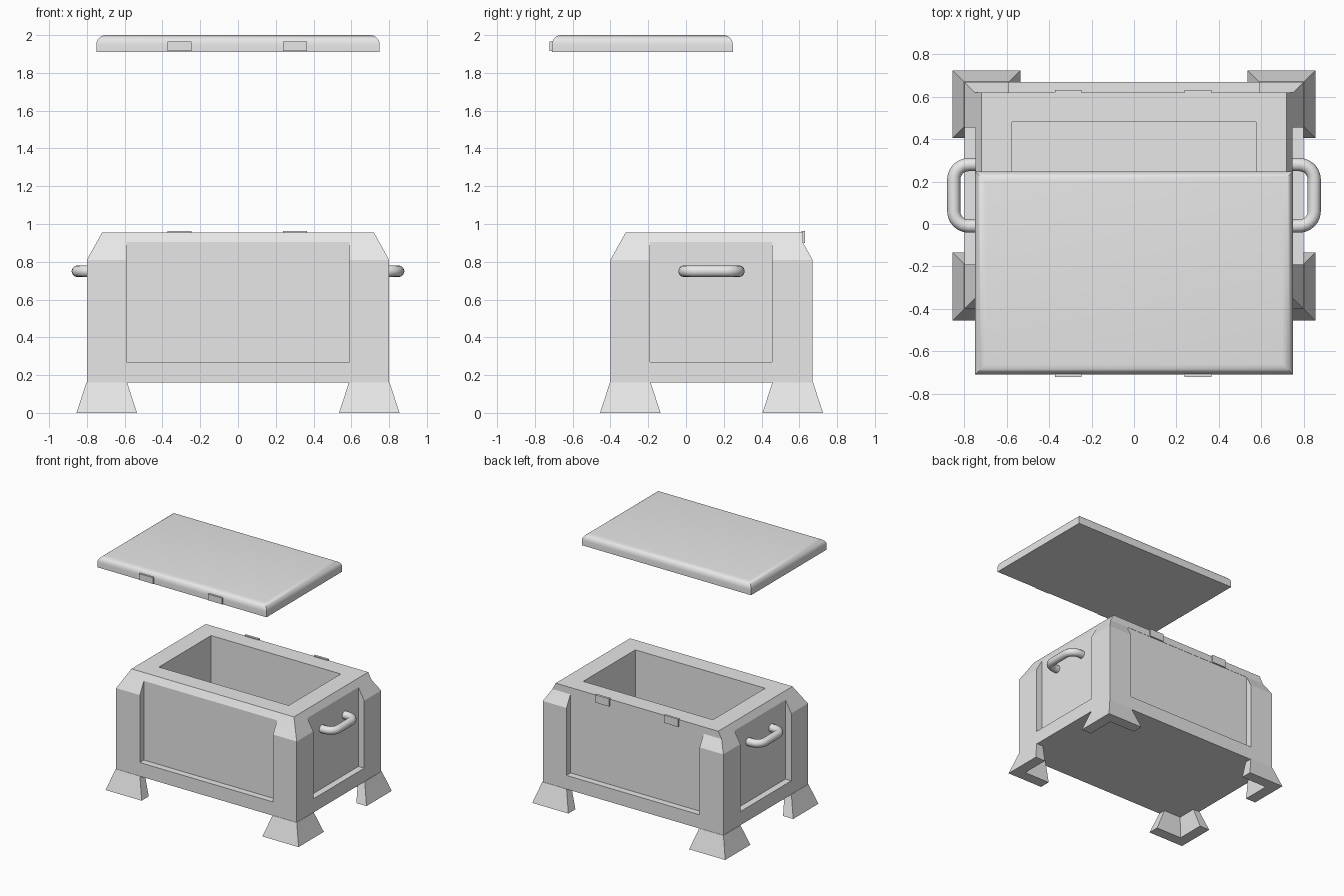
import bpy, bmesh, math
from mathutils import Vector, Matrix

cube = bpy.data.objects.get("Cube")
if cube:
    bpy.data.objects.remove(cube, do_unlink=True)

GREY = (0.8, 0.8, 0.8, 1.0)
grey = bpy.data.materials.new("light grey")
grey.use_nodes = True
grey.diffuse_color = GREY
for node in grey.node_tree.nodes:
    if node.type == 'BSDF_PRINCIPLED':
        node.inputs["Base Color"].default_value = GREY

CY = 0.135  # the chest sits a little behind the origin


def finish(bm, name):
    bmesh.ops.recalc_face_normals(bm, faces=bm.faces)
    mesh = bpy.data.meshes.new(name)
    bm.to_mesh(mesh)
    bm.free()
    mesh.materials.append(grey)
    obj = bpy.data.objects.new(name, mesh)
    bpy.context.collection.objects.link(obj)
    return obj


def activate(obj):
    bpy.ops.object.select_all(action='DESELECT')
    obj.select_set(True)
    bpy.context.view_layer.objects.active = obj


def smooth(obj):
    activate(obj)
    bpy.ops.object.shade_smooth_by_angle(angle=math.radians(35))


def add_box(bm, x, y, z):
    """Box from (low, high) ranges."""
    size = [b - a for a, b in (x, y, z)]
    mid = Vector([(a + b) / 2 for a, b in (x, y, z)])
    matrix = Matrix.Translation(mid) @ Matrix.Diagonal((*size, 1))
    return bmesh.ops.create_cube(bm, size=1, matrix=matrix)["verts"]


def loft(bm, rings):
    """Closed solid through rings with equal point counts."""
    loops = [[bm.verts.new(p) for p in ring] for ring in rings]
    n = len(loops[0])
    for low, high in zip(loops, loops[1:]):
        for i in range(n):
            j = (i + 1) % n
            bm.faces.new((low[i], low[j], high[j], high[i]))
    bm.faces.new(loops[0][::-1])
    bm.faces.new(loops[-1])


# Chest body: straight walls, chamfered shoulders, upright back rim
def rectangle(x, front, back, z):
    return [(-x, front, z), (x, front, z), (x, back, z), (-x, back, z)]


bm = bmesh.new()
loft(bm, [rectangle(0.80, -0.40, 0.67, 0.16),
          rectangle(0.80, -0.40, 0.67, 0.81),
          rectangle(0.75, -0.35, 0.62, 0.90),
          rectangle(0.72, -0.32, 0.62, 0.955)])
body = finish(bm, "chest_body")

# Cutter: hollow interior and the four recessed panels
bm = bmesh.new()
add_box(bm, (-0.575, 0.575), (-0.18, 0.48), (0.27, 1.1))
add_box(bm, (-0.59, 0.59), (-0.6, -0.348), (0.27, 0.92))
add_box(bm, (-0.59, 0.59), (0.618, 0.9), (0.27, 0.90))
for side in (-1, 1):
    add_box(bm, sorted((side * 0.748, side * 1.0)), (-0.19, 0.455), (0.27, 0.92))
cutter = finish(bm, "panel_cutter")
cutter.hide_render = True
mod = body.modifiers.new("recesses", 'BOOLEAN')
mod.operation = 'DIFFERENCE'
mod.solver = 'EXACT'
mod.object = cutter
activate(body)
bpy.ops.object.modifier_apply(modifier=mod.name)
bpy.data.objects.remove(cutter, do_unlink=True)

# Flared angle-shaped feet
THICK = 0.28
inner = 0.5 - THICK
ANGLE = [(0.5, 0.5), (-0.5, 0.5), (-0.5, inner), (inner, inner), (inner, -0.5), (0.5, -0.5)]
for sx, side in ((-1, "right"), (1, "left")):
    for sy, end in ((-1, "front"), (1, "back")):
        bm = bmesh.new()
        loft(bm, [[(sx * (0.695 + u * size), CY + sy * (0.43 + v * size), z) for u, v in ANGLE]
                  for size, z in ((0.32, 0), (0.215, 0.162))])
        finish(bm, f"{end}_{side}_foot")

# Rounded tube handles on both ends
REACH, HALF, BEND = 0.85, 0.145, 0.07
arc = [(REACH - BEND + BEND * math.sin(a), HALF - BEND + BEND * math.cos(a))
       for a in (math.radians(90) * i / 6 for i in range(7))]
path = [(0.74, HALF)] + arc
path += [(x, -y) for x, y in reversed(path)]
for sx, side in ((-1, "right"), (1, "left")):
    curve = bpy.data.curves.new(f"{side}_handle", 'CURVE')
    curve.dimensions = '3D'
    curve.bevel_depth = 0.031
    curve.bevel_resolution = 4
    curve.use_fill_caps = True
    spline = curve.splines.new('POLY')
    spline.points.add(len(path) - 1)
    for point, (x, y) in zip(spline.points, path):
        point.co = (sx * x, y + CY, 0.75, 1)
    curve.materials.append(grey)
    handle = bpy.data.objects.new(f"{side}_handle", curve)
    bpy.context.collection.objects.link(handle)
    activate(handle)
    bpy.ops.object.convert(target='MESH')
    smooth(bpy.context.view_layer.objects.active)

# Raised lid with a rounded upper rim
bm = bmesh.new()
add_box(bm, (-0.75, 0.75), (-0.71, 0.248), (1.91, 2.0))
rim = [e for e in bm.edges if all(v.co.z > 1.95 for v in e.verts)]
bmesh.ops.bevel(bm, geom=rim, offset=0.05, segments=6, profile=0.5, affect='EDGES')
smooth(finish(bm, "lid"))

# Clasp plates on the lid and matching hinge plates on the back rim
for x, side in ((-0.31, "right"), (0.302, "left")):
    span = (x - 0.063, x + 0.063)
    bm = bmesh.new()
    add_box(bm, span, (-0.722, -0.69), (1.915, 1.965))
    finish(bm, f"{side}_lid_clasp")
    bm = bmesh.new()
    add_box(bm, span, (0.612, 0.631), (0.90, 0.962))
    finish(bm, f"{side}_hinge_plate")
